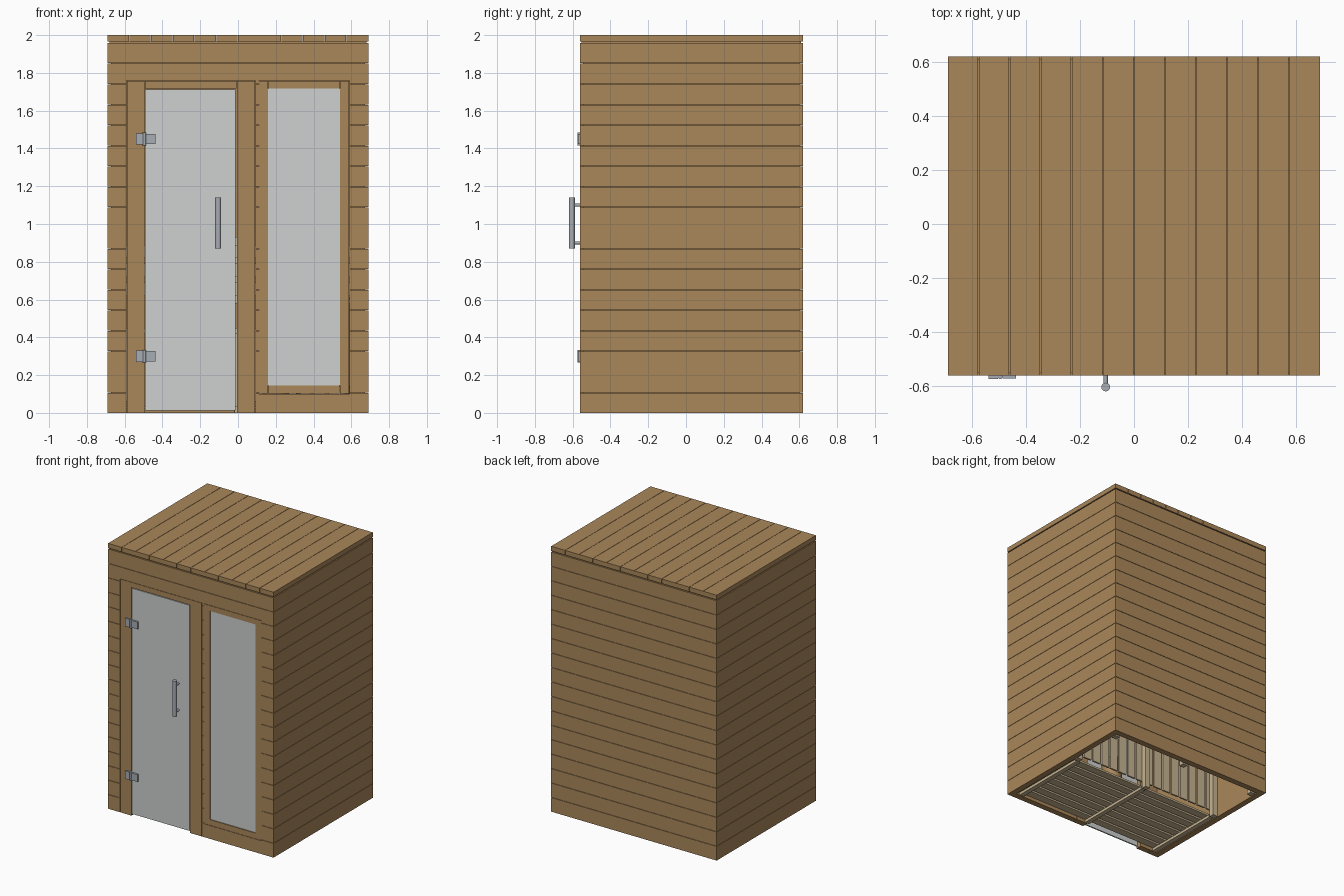
import bpy, bmesh, math, random
from mathutils import Matrix, Vector

if "Cube" in bpy.data.objects:
    bpy.data.objects.remove(bpy.data.objects["Cube"])

random.seed(4)
X, YF, YB = 0.69, -0.562, 0.62        # cabin outline
PITCH, GAP = 1.96 / 18, 0.0025        # cladding boards
FACE, WALL = 0.018, 0.045             # board and full wall thickness


def material(name, rgb):
    m = bpy.data.materials.new(name)
    m.diffuse_color = (*rgb, 1)
    m.use_nodes = True
    m.node_tree.nodes["Principled BSDF"].inputs["Base Color"].default_value = m.diffuse_color
    return m


CEDAR = material("cedar wood", (0.402, 0.242, 0.102))
PALE = material("pale bench wood", (0.58, 0.46, 0.29))
GLASS = material("frosted glass", (0.61, 0.635, 0.625))
STEEL = material("brushed steel", (0.39, 0.42, 0.46))
DARK = material("dark heater metal", (0.07, 0.09, 0.11))
STONE = material("heater stone", (0.16, 0.16, 0.16))


class Part:
    """Collects simple solids into one object."""
    def __init__(self, name, mat):
        self.name, self.mat, self.bm = name, mat, bmesh.new()

    def prism(self, pts, z0, z1):
        lo = [self.bm.verts.new((x, y, z0)) for x, y in pts]
        hi = [self.bm.verts.new((x, y, z1)) for x, y in pts]
        n = len(pts)
        self.bm.faces.new(lo[::-1])
        self.bm.faces.new(hi)
        for i in range(n):
            j = (i + 1) % n
            self.bm.faces.new((lo[i], lo[j], hi[j], hi[i]))

    def box(self, x0, x1, y0, y1, z0, z1):
        self.prism([(x0, y0), (x1, y0), (x1, y1), (x0, y1)], z0, z1)

    def rod(self, a, b, r0, r1=None, seg=24):
        a, b = Vector(a), Vector(b)
        rot = (b - a).to_track_quat('Z', 'Y').to_matrix().to_4x4()
        bmesh.ops.create_cone(self.bm, cap_ends=True, segments=seg, radius1=r0,
                              radius2=r0 if r1 is None else r1, depth=(b - a).length,
                              matrix=Matrix.Translation((a + b) / 2) @ rot)

    def done(self, smooth=False):
        bmesh.ops.recalc_face_normals(self.bm, faces=self.bm.faces)
        me = bpy.data.meshes.new(self.name)
        self.bm.to_mesh(me)
        self.bm.free()
        me.materials.append(self.mat)
        ob = bpy.data.objects.new(self.name, me)
        bpy.context.collection.objects.link(ob)
        if smooth:
            bpy.context.view_layer.objects.active = ob
            ob.select_set(True)
            bpy.ops.object.shade_smooth_by_angle(angle=math.radians(40))
            ob.select_set(False)
        return ob


def clad(part, outline, z0, z1):
    """Boards with hairline gaps over a solid liner; outline(d0, d1) gives the plan."""
    for i in range(18):
        lo, hi = max(z0, i * PITCH), min(z1, (i + 1) * PITCH - GAP)
        if hi - lo > 0.003:
            part.prism(outline(0, FACE), lo, hi)
    part.prism(outline(FACE, WALL), z0, z1)


def front(a, b):
    # wall section on the front, mitred where it meets a corner
    def e(x, d):
        return x - math.copysign(d, x) if abs(x) == X else x
    return lambda d0, d1: [(e(a, d0), YF + d0), (e(b, d0), YF + d0),
                           (e(b, d1), YF + d1), (e(a, d1), YF + d1)]


# side and back walls, mitred at the corners
for name, s in (("left_wall", -1), ("right_wall", 1)):
    w = Part(name, CEDAR)
    clad(w, lambda d0, d1: [(s * (X - d0), YF + d0), (s * (X - d0), YB - d0),
                            (s * (X - d1), YB - d1), (s * (X - d1), YF + d1)], 0, 1.96)
    w.done()
w = Part("back_wall", CEDAR)
clad(w, lambda d0, d1: [(-X + d0, YB - d0), (X - d0, YB - d0),
                        (X - d1, YB - d1), (-X + d1, YB - d1)], 0, 1.96)
w.done()

# front wall sections around the openings
w = Part("front_wall", CEDAR)
for a, b, z0, z1 in ((-X, X, 1.76, 1.96), (-X, -0.59, 0, 1.76), (0.59, X, 0, 1.76),
                     (0.093, 0.11, 0.1, 1.76)):
    clad(w, front(a, b), z0, z1)
clad(w, front(0.093, X), 0, 0.1)
w.done()

# roof boards
w = Part("roof", CEDAR)
for i in range(12):
    x = -X + i * 0.115
    w.box(x, x + 0.115 - (GAP if i < 11 else 0), YF, YB, 1.965, 2.0)
w.box(-X + 0.01, X - 0.01, YF + 0.01, YB - 0.01, 1.95, 1.966)
w.done()

# door posts, door head and window frame
w = Part("door_frame", CEDAR)
w.box(-0.588, -0.495, YF, YF + WALL, 0, 1.758)
w.box(-0.005, 0.091, YF, YF + WALL, 0, 1.758)
w.box(-0.493, -0.007, YF, YF + WALL, 1.718, 1.758)
w.done()
w = Part("window_frame", CEDAR)
w.box(0.112, 0.16, YF, YF + WALL, 0.102, 1.758)
w.box(0.54, 0.588, YF, YF + WALL, 0.102, 1.758)
w.box(0.162, 0.538, YF, YF + WALL, 0.102, 0.145)
w.box(0.162, 0.538, YF, YF + WALL, 1.717, 1.758)
w.done()

# glass
w = Part("door_glass", GLASS)
w.box(-0.492, -0.014, YF + 0.004, YF + 0.014, 0.012, 1.712)
w.done()
w = Part("window_glass", GLASS)
w.box(0.16, 0.54, YF + 0.006, YF + 0.016, 0.145, 1.717)
w.done()

# hinges
w = Part("door_hinges", STEEL)
for z in (0.3, 1.45):
    w.box(-0.54, -0.503, YF - 0.012, YF + 0.002, z - 0.03, z + 0.03)
    w.box(-0.488, -0.437, YF - 0.01, YF + 0.006, z - 0.027, z + 0.027)
    w.rod((-0.496, YF - 0.004, z - 0.034), (-0.496, YF - 0.004, z + 0.034), 0.0085, seg=16)
w.done(True)

# bar handle
w = Part("door_handle", STEEL)
w.rod((-0.105, -0.604, 0.87), (-0.105, -0.604, 1.14), 0.016)
for z in (0.9, 1.1):
    w.rod((-0.105, -0.604, z), (-0.105, YF + 0.006, z), 0.008, seg=16)
w.done(True)

# duckboard floor
w = Part("duckboard", PALE)
for x in (-0.62, 0.0, 0.6):
    w.box(x - 0.018, x + 0.018, -0.515, 0.1, 0.0, 0.02)
for i in range(8):
    y = -0.51 + i * 0.077
    w.box(-0.64, 0.64, y, y + 0.06, 0.02, 0.035)
w.done()

# bench: legs, seat slats, skirt and backrest
w = Part("bench", PALE)
for x in (-0.62, 0.0, 0.62):
    for y in (0.13, 0.54):
        w.box(x - 0.02, x + 0.02, y - 0.02, y + 0.02, 0, 0.42)
    w.box(x - 0.02, x + 0.02, 0.11, 0.56, 0.38, 0.42)
for i in range(6):
    y = 0.09 + i * 0.08
    w.box(-0.64, 0.64, y, y + 0.068, 0.42, 0.45)
for i in range(16):
    x = -0.64 + i * 0.08
    w.box(x, x + 0.066, 0.095, 0.108, 0.06, 0.42)
for z in (0.62, 0.72, 0.82):
    w.box(-0.6, 0.6, 0.54, 0.555, z, z + 0.07)
for x in (-0.45, 0.0, 0.45):
    w.box(x - 0.02, x + 0.02, 0.555, 0.576, 0.58, 0.93)
w.done()

# heater with stones
w = Part("heater", DARK)
w.box(0.3, 0.6, -0.49, -0.28, 0.14, 0.58)
for x in (0.32, 0.58):
    for y in (-0.47, -0.3):
        w.rod((x, y, 0.035), (x, y, 0.15), 0.012, seg=12)
w.done()
w = Part("heater_stones", STONE)
for i in range(18):
    p = (0.34 + 0.044 * (i % 6), -0.45 + 0.065 * (i // 6), 0.58 + random.uniform(0, 0.02))
    bmesh.ops.create_icosphere(w.bm, subdivisions=1, radius=random.uniform(0.026, 0.036),
                               matrix=Matrix.Translation(p))
w.done()

# water bucket and wall lamp
w = Part("bucket", CEDAR)
w.rod((0.2, 0.0, 0.035), (0.2, 0.0, 0.2), 0.065, 0.08)
w.done(True)
w = Part("wall_lamp", GLASS)
w.rod((-0.645, 0.2, 1.6), (-0.59, 0.2, 1.6), 0.07, 0.055)
w.done(True)
